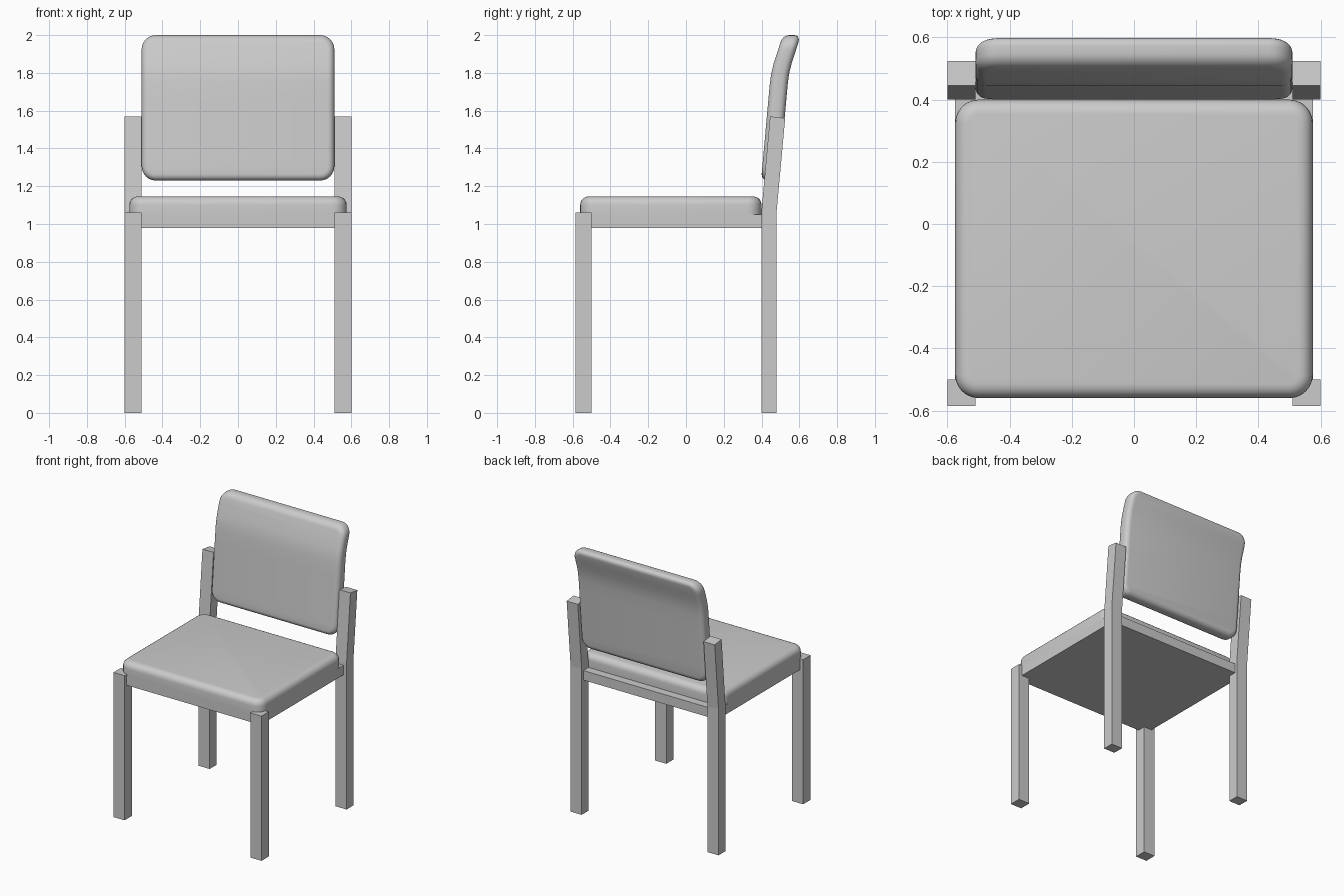
import bpy, bmesh, math
from mathutils import Vector

if "Cube" in bpy.data.objects:
    bpy.data.objects.remove(bpy.data.objects["Cube"])


def finish(bm, name, smooth=False):
    bmesh.ops.recalc_face_normals(bm, faces=bm.faces)
    mesh = bpy.data.meshes.new(name)
    bm.to_mesh(mesh)
    bm.free()
    ob = bpy.data.objects.new(name, mesh)
    bpy.context.collection.objects.link(ob)
    if smooth:
        bpy.ops.object.select_all(action='DESELECT')
        ob.select_set(True)
        bpy.context.view_layer.objects.active = ob
        bpy.ops.object.shade_smooth_by_angle(angle=math.radians(40))
    return ob


def prism(name, points, vec):
    """Extrude a closed polygon along vec."""
    bm = bmesh.new()
    face = bm.faces.new([bm.verts.new(p) for p in points])
    res = bmesh.ops.extrude_face_region(bm, geom=[face], use_keep_orig=True)
    moved = [g for g in res["geom"] if isinstance(g, bmesh.types.BMVert)]
    bmesh.ops.translate(bm, verts=moved, vec=vec)
    return finish(bm, name)


def rounded_stack(hx, hy, r, layers, seg=6):
    """Stack rounded rectangles from (height, inset) layers into a solid."""
    bm = bmesh.new()
    loops = []
    for z, inset in layers:
        ri, loop = r - inset, []
        for i, (sx, sy) in enumerate([(1, 1), (-1, 1), (-1, -1), (1, -1)]):
            for k in range(seg + 1):
                a = (i + k / seg) * math.pi / 2
                loop.append(bm.verts.new((sx * (hx - r) + ri * math.cos(a),
                                          sy * (hy - r) + ri * math.sin(a), z)))
        loops.append(loop)
    n = len(loops[0])
    for a, b in zip(loops, loops[1:]):
        for i in range(n):
            bm.faces.new((a[i], a[(i + 1) % n], b[(i + 1) % n], b[i]))
    bm.faces.new(loops[0])
    bm.faces.new(loops[-1])
    return bm


def edge_round(z, r, up, seg=5):
    """Quarter-round (height, inset) layers ending at height z."""
    steps = [math.pi / 2 * k / seg for k in range(seg + 1)]
    out = [(z + (-1 if up else 1) * r * (1 - math.sin(a)), r * (1 - math.cos(a)))
           for a in steps]
    return out if up else out[::-1]


# Legs: straight at the front, kinked posts at the back
front = [(-0.585, 0), (-0.5, 0), (-0.5, 1.06), (-0.585, 1.06)]
back = [(0.40, 0), (0.48, 0), (0.48, 1.07), (0.525, 1.56), (0.445, 1.57), (0.40, 1.07)]
for side, x in (("left", -0.6), ("right", 0.51)):
    for part, prof in (("front_leg", front), ("back_post", back)):
        prism(f"{part}_{side}", [(x, y, z) for y, z in prof], (0.09, 0, 0))

# Seat frame, notched around the legs
half = [(0.51, -0.56), (0.51, -0.5), (0.575, -0.5), (0.575, 0.40), (0.51, 0.40), (0.51, 0.46)]
outline = half + [(-x, y) for x, y in reversed(half)]
prism("seat_frame", [(x, y, 0.98) for x, y in outline], (0, 0, 0.07))

# Seat cushion
bm = rounded_stack(0.575, 0.48, 0.075, [(1.05, 0)] + edge_round(1.146, 0.045, True))
bmesh.ops.translate(bm, verts=bm.verts, vec=(0, -0.08, 0))
finish(bm, "seat_cushion", True)

# Backrest: upright padded slab bent along a gentle curve
H, T = 0.385, 0.0475
bm = rounded_stack(0.51, H, 0.075, edge_round(-T, 0.035, False) + edge_round(T, 0.035, True))
for v in bm.verts:
    v.co = Vector((v.co.x, -v.co.z, v.co.y + 2.0 - H))
for z in (1.35, 1.5, 1.65, 1.75, 1.8, 1.85, 1.9):
    bmesh.ops.bisect_plane(bm, geom=bm.verts[:] + bm.edges[:] + bm.faces[:],
                           plane_co=(0, 0, z), plane_no=(0, 0, 1))
for v in bm.verts:
    z = v.co.z
    v.co.y += 0.445 + 0.09 * (z - 1.23) + 0.9 * max(0, z - 1.74) ** 2 * (1 if z < 1.9 else 0)
    if z >= 1.9:
        v.co.y += 0.9 * 0.16 ** 2 + 0.22 * (z - 1.9)
finish(bm, "backrest", True)
